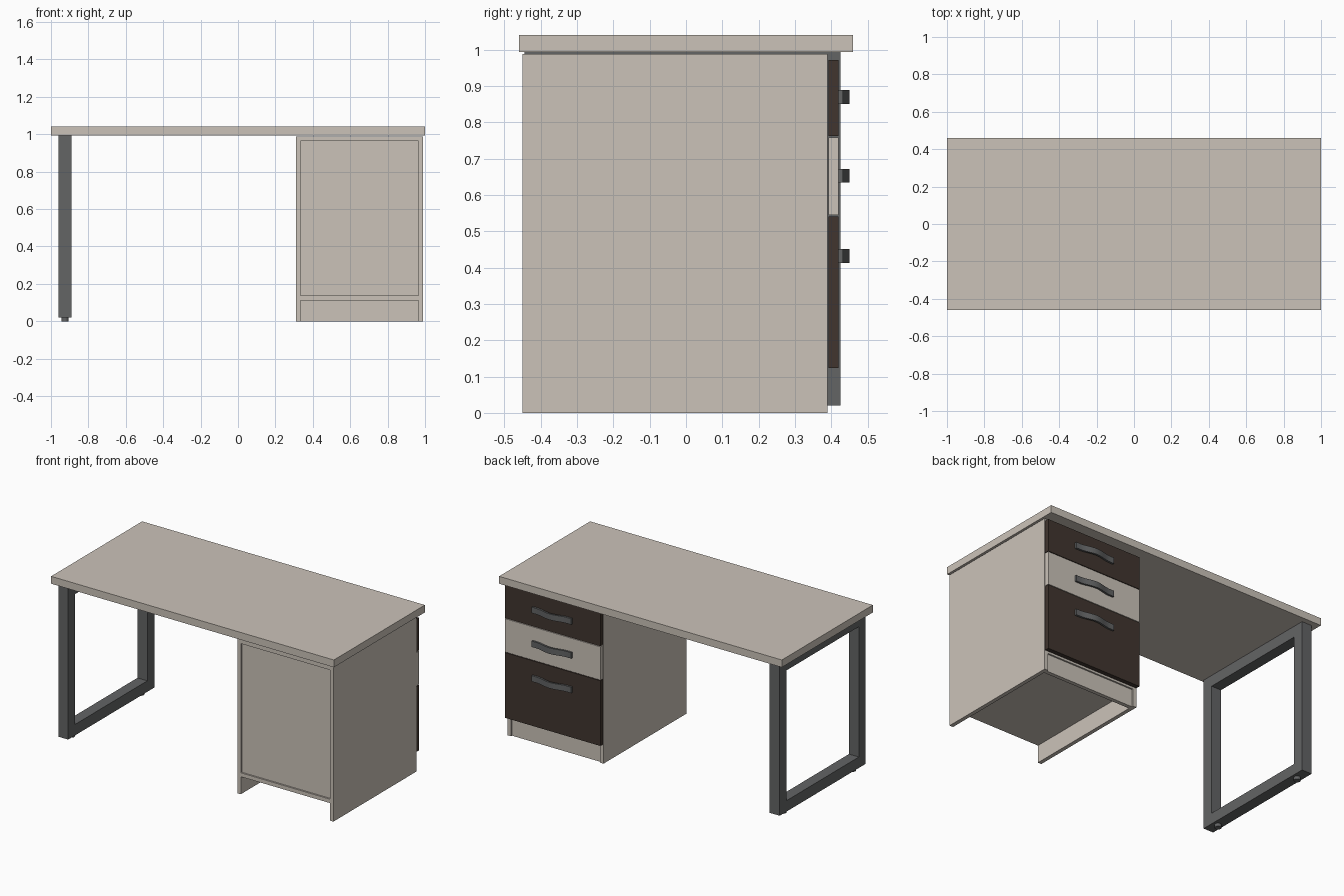
import bpy, bmesh, math

if "Cube" in bpy.data.objects:
    bpy.data.objects.remove(bpy.data.objects["Cube"])


def material(name, rgb):
    m = bpy.data.materials.new(name)
    m.diffuse_color = (*rgb, 1)
    m.use_nodes = True
    m.node_tree.nodes["Principled BSDF"].inputs["Base Color"].default_value = m.diffuse_color
    return m


BEIGE = material("beige laminate", (0.60, 0.545, 0.485))
BROWN = material("dark brown", (0.052, 0.036, 0.028))
METAL = material("grey metal", (0.125, 0.128, 0.13))


def finish(bm, name, mat):
    bmesh.ops.recalc_face_normals(bm, faces=bm.faces)
    me = bpy.data.meshes.new(name)
    bm.to_mesh(me)
    bm.free()
    me.materials.append(mat)
    ob = bpy.data.objects.new(name, me)
    bpy.context.collection.objects.link(ob)
    return ob


def box(name, x, y, z, mat):
    bm = bmesh.new()
    bmesh.ops.create_cube(bm, size=1)
    for v in bm.verts:
        v.co = [r[0] if c < 0 else r[1] for c, r in zip(v.co, (x, y, z))]
    return finish(bm, name, mat)


def ring_frame(name, x, y, z, t, mat):
    """Rectangular loop of square tube in the YZ plane."""
    outer = [(y[0], z[0]), (y[1], z[0]), (y[1], z[1]), (y[0], z[1])]
    inner = [(y[0] + t, z[0] + t), (y[1] - t, z[0] + t),
             (y[1] - t, z[1] - t), (y[0] + t, z[1] - t)]
    bm = bmesh.new()
    rings = [[bm.verts.new((px, *p)) for p in loop]
             for px, loop in ((x[0], outer), (x[1], outer), (x[1], inner), (x[0], inner))]
    for a in range(4):
        r, s = rings[a], rings[(a + 1) % 4]
        for i in range(4):
            j = (i + 1) % 4
            bm.faces.new((r[i], r[j], s[j], s[i]))
    return finish(bm, name, mat)


def handle(name, cx, y0, z0, z1):
    """Bowed strip: flat feet on the drawer, rising to a curved middle."""
    half, out, thick, n = 0.14, 0.018, 0.012, 20
    bm = bmesh.new()
    sections = []
    for i in range(n + 1):
        u = -1 + 2 * i / n
        rise = min(1, max(0, (0.8 - abs(u)) / 0.8))
        y = y0 + out * (0.5 - 0.5 * math.cos(math.pi * rise))
        x = cx + u * half
        sections.append([bm.verts.new(p) for p in
                         ((x, y, z0), (x, y + thick, z0), (x, y + thick, z1), (x, y, z1))])
    for a, b in zip(sections, sections[1:]):
        for i in range(4):
            j = (i + 1) % 4
            bm.faces.new((a[i], a[j], b[j], b[i]))
    bm.faces.new(sections[0])
    bm.faces.new(sections[-1])
    ob = finish(bm, name, METAL)
    bpy.context.view_layer.objects.active = ob
    ob.select_set(True)
    bpy.ops.object.shade_smooth_by_angle(angle=math.radians(35))
    ob.select_set(False)


# Desk top
box("desk_top", (-1, 1), (-0.46, 0.46), (0.993, 1.04), BEIGE)

# Metal leg frame and its two feet
ring_frame("leg_frame", (-0.96, -0.89), (-0.445, 0.425), (0.02, 0.993), 0.07, METAL)
for tag, y in (("front", -0.36), ("back", 0.34)):
    bm = bmesh.new()
    bmesh.ops.create_cone(bm, cap_ends=True, segments=20, radius1=0.02, radius2=0.02, depth=0.022)
    bmesh.ops.translate(bm, vec=(-0.925, y, 0.011), verts=bm.verts)
    finish(bm, tag + "_foot", METAL)

# Pedestal carcass
for tag, x in (("inner", 0.31), ("outer", 0.965)):
    box(tag + "_side_panel", (x, x + 0.025), (-0.45, 0.39), (0, 0.988), BEIGE)
inside = (0.335, 0.965)
box("pedestal_top", inside, (-0.45, 0.39), (0.963, 0.988), BEIGE)
box("pedestal_bottom", inside, (-0.45, 0.39), (0.112, 0.137), BEIGE)
box("pedestal_back", inside, (-0.44, -0.425), (0.137, 0.963), BEIGE)
box("plinth", inside, (0.355, 0.38), (0, 0.112), BEIGE)

# Drawer fronts with bowed handles
for tag, z0, z1, hz, mat in (("top", 0.762, 0.971, 0.87, BROWN),
                             ("middle", 0.545, 0.758, 0.653, BEIGE),
                             ("bottom", 0.124, 0.541, 0.432, BROWN)):
    box(tag + "_drawer_front", (0.312, 0.988), (0.392, 0.42), (z0, z1), mat)
    handle(tag + "_drawer_handle", 0.65, 0.42, hz - 0.019, hz + 0.019)
